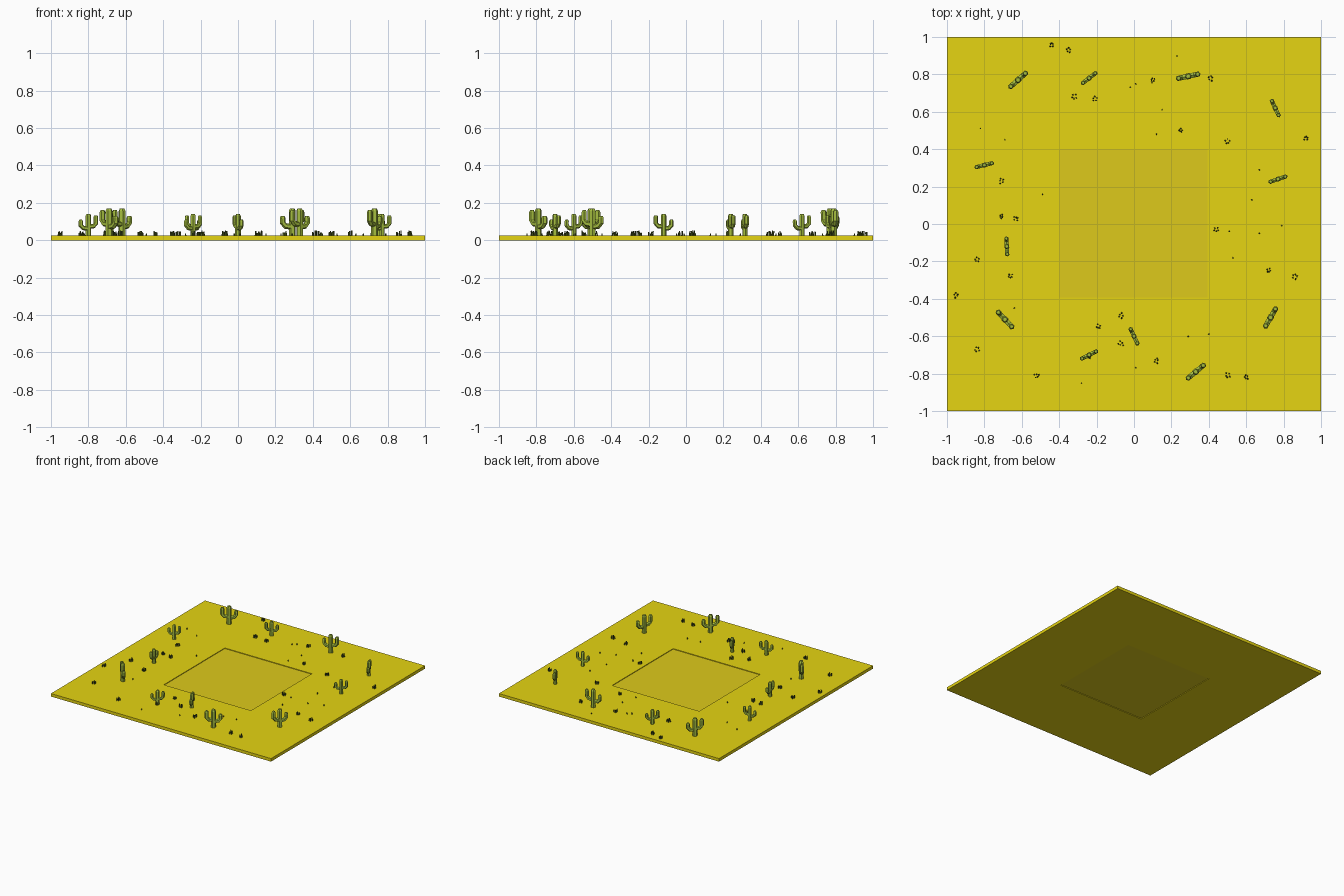
import bpy, bmesh, math, random
from mathutils import Vector, Matrix

if "Cube" in bpy.data.objects:
    bpy.data.objects.remove(bpy.data.objects["Cube"], do_unlink=True)

random.seed(4)
GROUND = 0.025


def material(name, rgb):
    mat = bpy.data.materials.new(name)
    mat.use_nodes = True
    color = (*rgb, 1)
    mat.diffuse_color = color
    mat.node_tree.nodes["Principled BSDF"].inputs["Base Color"].default_value = color
    return mat


sand = material("yellow sand", (0.79, 0.66, 0.006))
packed_sand = material("packed sand", (0.73, 0.59, 0.011))
cactus_green = material("cactus green", (0.38, 0.52, 0.05))
grass_green = material("dark grass green", (0.08, 0.12, 0.02))


def make_object(name, bm, mat):
    bmesh.ops.recalc_face_normals(bm, faces=bm.faces)
    mesh = bpy.data.meshes.new(name)
    bm.to_mesh(mesh)
    bm.free()
    mesh.materials.append(mat)
    obj = bpy.data.objects.new(name, mesh)
    bpy.context.collection.objects.link(obj)
    return obj


def square(bm, half, z, shift=0):
    corners = ((-1, -1), (1, -1), (1, 1), (-1, 1))
    return [bm.verts.new((x * half - shift, y * half + shift, z)) for x, y in corners]


def bridge(bm, a, b):
    n = len(a)
    for i in range(n):
        j = (i + 1) % n
        bm.faces.new((a[i], a[j], b[j], b[i]))


# Square ground with a slightly off-centre opening
OPENING, SHIFT = 0.396, 0.004
bm = bmesh.new()
loops = [square(bm, 1, 0), square(bm, 1, GROUND),
         square(bm, OPENING, GROUND, SHIFT), square(bm, OPENING, 0, SHIFT)]
for i, loop in enumerate(loops):
    bridge(bm, loop, loops[(i + 1) % len(loops)])
make_object("ground_frame", bm, sand)

# Thinner slab set in the opening
bm = bmesh.new()
low, high = square(bm, OPENING, 0.005, SHIFT), square(bm, OPENING, 0.02, SHIFT)
bridge(bm, low, high)
bm.faces.new(low)
bm.faces.new(high)
make_object("centre_slab", bm, packed_sand)


def tube(bm, path, radius, sides=6):
    """Tube along (x, z) points with a blunt tip."""
    pts = [Vector((x, 0, z)) for x, z in path]
    tip = (pts[-1] - pts[-2]).normalized() * radius
    sizes = [1] * len(pts) + [0.65]
    pts.append(pts[-1] + tip * 0.7)
    rings = []
    for i, p in enumerate(pts):
        t = (pts[min(i + 1, len(pts) - 1)] - pts[max(i - 1, 0)]).normalized()
        side = Vector((t.z, 0, -t.x))
        ring = []
        for k in range(sides):
            a = math.tau * k / sides
            offset = side * math.cos(a) + Vector((0, math.sin(a), 0))
            ring.append(bm.verts.new(p + offset * radius * sizes[i]))
        rings.append(ring)
    for a, b in zip(rings, rings[1:]):
        bridge(bm, a, b)
    bm.faces.new(rings[0])
    bm.faces.new(rings[-1])


def arm(bm, side, reach, start, top, radius):
    tube(bm, [(0, start), (side * reach * 0.7, start + 0.004),
              (side * reach, start + 0.018), (side * reach, top)], radius)


def cactus(x, y, turn, scale):
    bm = bmesh.new()
    tube(bm, [(0, -0.003), (0, 0.106)], 0.0148)
    arm(bm, 1, 0.041, 0.047, 0.1, 0.0125)
    arm(bm, -1, 0.042, 0.037, 0.076, 0.0125)
    place = (Matrix.Translation((x, y, GROUND))
             @ Matrix.Rotation(math.radians(turn), 4, "Z") @ Matrix.Scale(scale, 4))
    bm.transform(place)
    make_object("cactus", bm, cactus_green)


# Cacti: x, y in hundredths, turn in degrees
BIG = ((-62, 77, 222), (29, 79, 12), (-69, -51, 133), (33, -79, 220), (73, -50, 240))
SMALL = ((-24, 78, 218), (75.5, 62, 115), (77, 24, 19), (-80, 31.5, 14),
         (-68, -12, 273), (-24, -70, 27), (0, -60, 115))
for group, scale in ((BIG, 1.25), (SMALL, 1)):
    for x, y, turn in group:
        cactus(x / 100, y / 100, turn, scale)


def blade(bm, x, y, height, radius):
    lean = Matrix.Rotation(random.uniform(-0.2, 0.2), 4, "X")
    spot = Matrix.Translation((x, y, GROUND + height / 2 - 0.001))
    bmesh.ops.create_cone(bm, cap_ends=True, segments=5, radius1=radius,
                          radius2=radius * 0.7, depth=height, matrix=spot @ lean)


# Grass tufts and single sprouts: x, y in hundredths
TUFTS = ((-44, 96), (-35, 93), (-32, 68), (-21, 67), (10, 77), (41, 78), (25, 50),
         (50, 44), (92, 46), (-71, 23), (-71, 4), (-63, 3), (-84, -19), (-66, -28),
         (-95, -38), (-84, -67), (-52, -81), (-19, -55), (-7, -49), (-7, -64),
         (12, -73), (60, -82), (50, -81), (44, -3), (72, -25), (86, -28), (-24, -71))
SPROUTS = ((-2, 73), (1, 75), (23, 90), (15, 61), (12, 48), (-82, 51), (-69, 45),
           (-49, 16), (67, 29), (63, 13), (51, -4), (79, -1), (-64, -45), (-28, -85),
           (40, -59), (67, -5), (53, -18), (29, -60), (1, -77))

for x, y in TUFTS:
    bm = bmesh.new()
    start = random.uniform(0, math.tau)
    for k in range(5):
        a = start + math.tau * k / 5
        r = random.uniform(0.006, 0.014)
        blade(bm, x / 100 + r * math.cos(a), y / 100 + r * math.sin(a),
              random.uniform(0.015, 0.028), 0.0045)
    make_object("grass_tuft", bm, grass_green)

for x, y in SPROUTS:
    bm = bmesh.new()
    blade(bm, x / 100, y / 100, 0.012, 0.004)
    make_object("grass_sprout", bm, grass_green)
